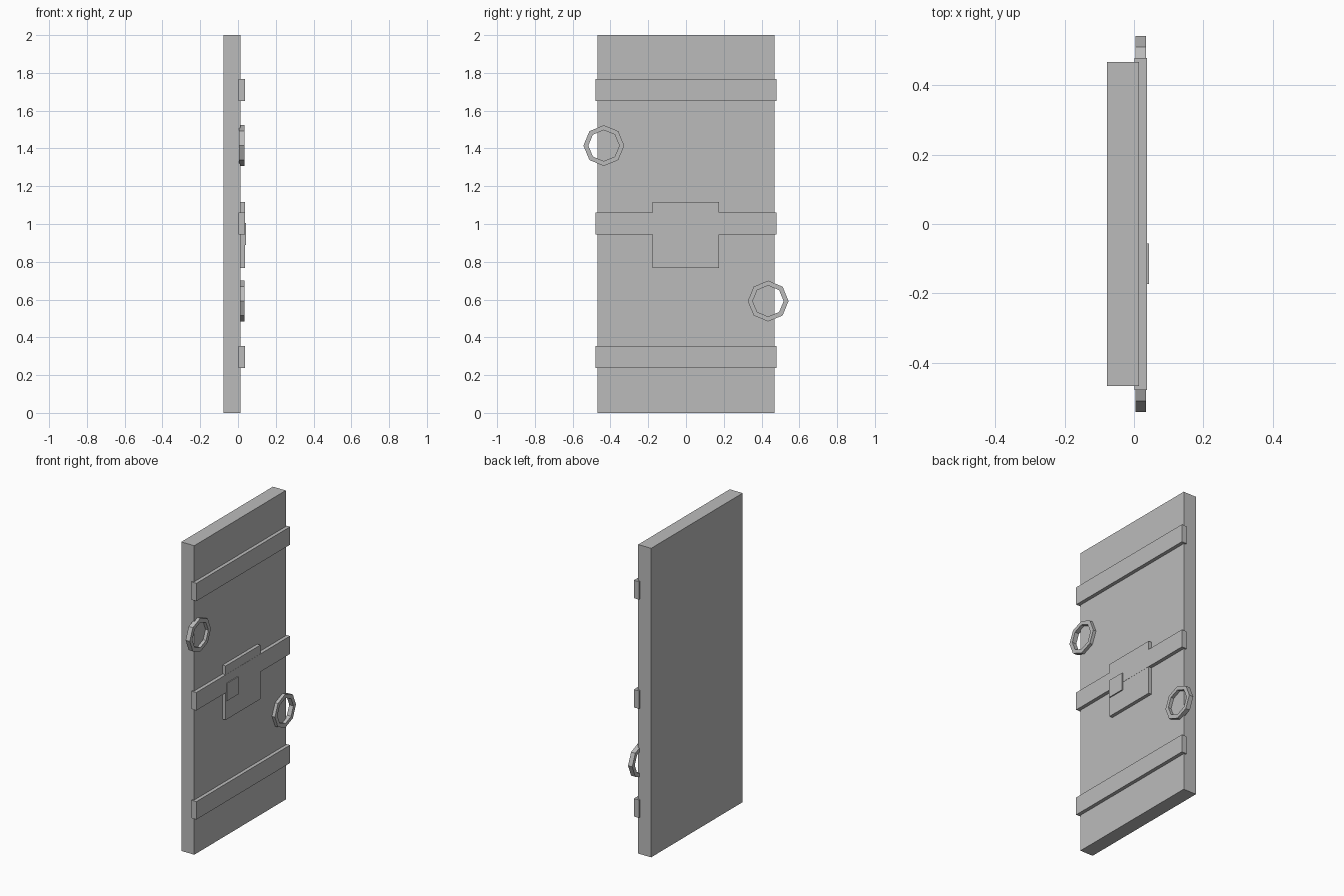
import bpy
import bmesh
from math import cos, sin, pi

cube = bpy.data.objects.get("Cube")
if cube:
    bpy.data.objects.remove(cube, do_unlink=True)

grey = bpy.data.materials.new("plain_grey")
grey.use_nodes = True
grey.diffuse_color = (0.5, 0.5, 0.5, 1)
grey.node_tree.nodes["Principled BSDF"].inputs["Base Color"].default_value = (0.5, 0.5, 0.5, 1)


def finish(name, bm):
    bmesh.ops.recalc_face_normals(bm, faces=bm.faces)
    mesh = bpy.data.meshes.new(name)
    bm.to_mesh(mesh)
    bm.free()
    mesh.materials.append(grey)
    obj = bpy.data.objects.new(name, mesh)
    bpy.context.collection.objects.link(obj)
    return obj


def box(name, xs, ys, zs):
    """Box spanning a low and high value on each axis."""
    bm = bmesh.new()
    bmesh.ops.create_cube(bm, size=1)
    for v in bm.verts:
        v.co = [lo + (c + 0.5) * (hi - lo) for c, (lo, hi) in zip(v.co, (xs, ys, zs))]
    return finish(name, bm)


def ring(name, y, z, outer=0.108, inner=0.082, x0=0.005, x1=0.035, sides=8):
    """Eight-sided ring with a square section, facing along x."""
    bm = bmesh.new()
    section = [(outer, x0), (outer, x1), (inner, x1), (inner, x0)]
    loops = []
    for i in range(sides):
        a = 2 * pi * i / sides
        loops.append([bm.verts.new((x, y + r * cos(a), z + r * sin(a))) for r, x in section])
    for i in range(sides):
        a, b = loops[i], loops[(i + 1) % sides]
        for j in range(4):
            k = (j + 1) % 4
            bm.faces.new((a[j], a[k], b[k], b[j]))
    return finish(name, bm)


# Door slab
box("door_slab", (-0.078, 0.0144), (-0.468, 0.468), (0, 2))

# Three cross bars
for name, mid in (("lower_bar", 0.296), ("middle_bar", 1.002), ("upper_bar", 1.709)):
    box(name, (0.002, 0.0375), (-0.479, 0.479), (mid - 0.058, mid + 0.058))

# Lock plate and its small raised cover
box("lock_plate", (0.01, 0.0365), (-0.178, 0.176), (0.767, 1.117))
box("lock_cover", (0.03, 0.0435), (-0.173, -0.057), (0.89, 1.004))

# Pull rings at opposite edges
ring("upper_ring", -0.435, 1.415)
ring("lower_ring", 0.435, 0.592)
